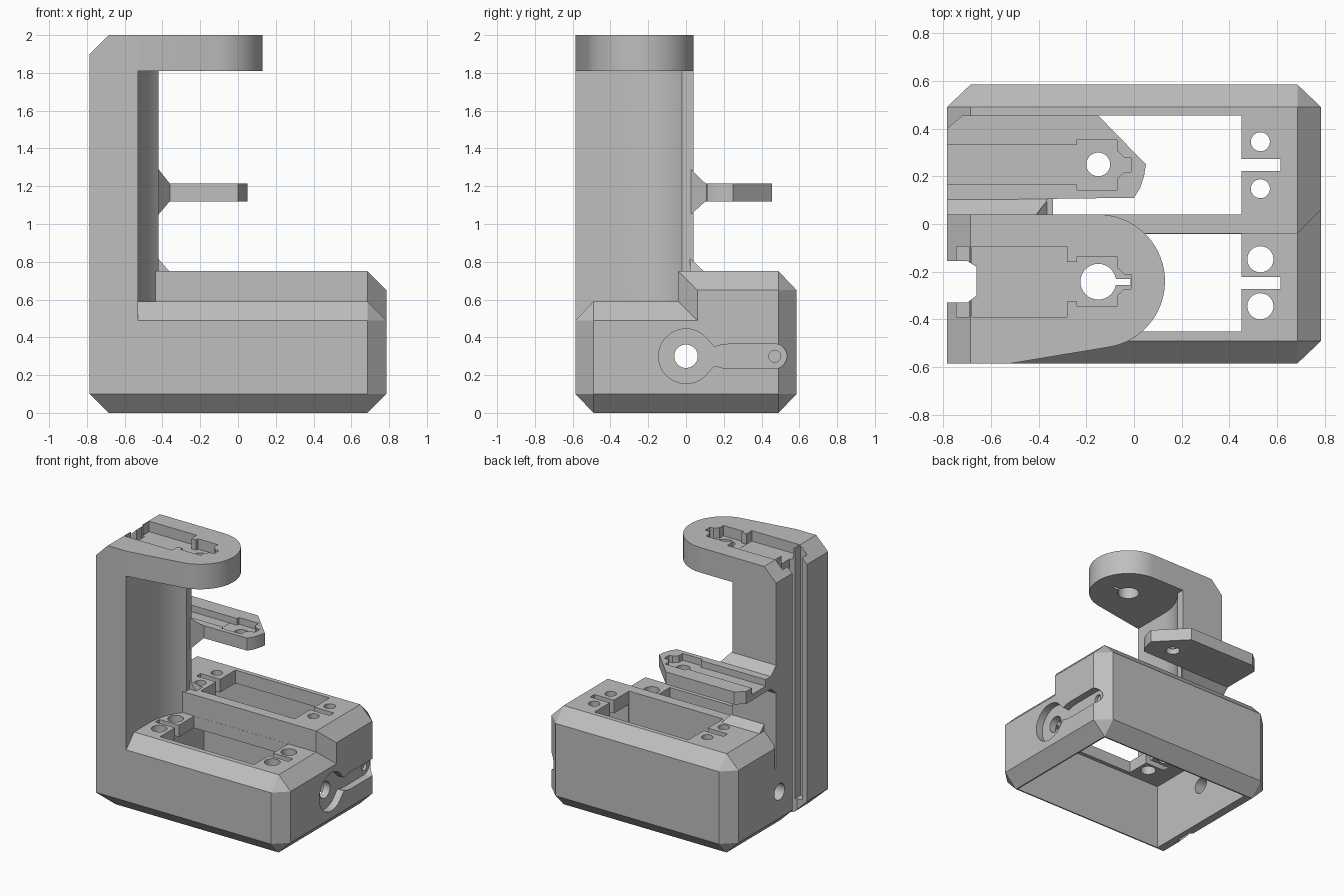
import bpy, bmesh, math
from mathutils import Vector

if "Cube" in bpy.data.objects:
    bpy.data.objects.remove(bpy.data.objects["Cube"])

grey = bpy.data.materials.new("light grey plastic")
grey.diffuse_color = (0.52, 0.52, 0.52, 1)
grey.use_nodes = True
grey.node_tree.nodes["Principled BSDF"].inputs["Base Color"].default_value = grey.diffuse_color


def finish(name, bm):
    bmesh.ops.recalc_face_normals(bm, faces=bm.faces)
    me = bpy.data.meshes.new(name)
    bm.to_mesh(me)
    bm.free()
    me.materials.append(grey)
    ob = bpy.data.objects.new(name, me)
    bpy.context.collection.objects.link(ob)
    return ob


def prism(name, pts, lo, hi, axis='z'):
    """Extrude an outline along an axis; outline is (x,y), (y,z) or (x,z)."""
    put = {'z': lambda a, b, h: (a, b, h), 'x': lambda a, b, h: (h, a, b),
           'y': lambda a, b, h: (a, h, b)}[axis]
    bm = bmesh.new()
    low = [bm.verts.new(put(a, b, lo)) for a, b in pts]
    top = [bm.verts.new(put(a, b, hi)) for a, b in pts]
    bm.faces.new(low)
    bm.faces.new(top)
    n = len(pts)
    for i in range(n):
        bm.faces.new((low[i], low[(i + 1) % n], top[(i + 1) % n], top[i]))
    return finish(name, bm)


def box(name, x0, x1, y0, y1, z0, z1):
    return prism(name, [(x0, y0), (x1, y0), (x1, y1), (x0, y1)], z0, z1)


def arc(cx, cy, r, a0, a1, n):
    return [(cx + r * math.cos(math.radians(a0 + (a1 - a0) * i / n)),
             cy + r * math.sin(math.radians(a0 + (a1 - a0) * i / n))) for i in range(n + 1)]


def circle(cx, cy, r, n=32):
    return arc(cx, cy, r, 0, 360, n)[:-1]


def hull(name, pts):
    bm = bmesh.new()
    for p in pts:
        bm.verts.new(p)
    bmesh.ops.convex_hull(bm, input=bm.verts[:])
    bmesh.ops.dissolve_limit(bm, angle_limit=0.01, verts=bm.verts[:], edges=bm.edges[:])
    return finish(name, bm)


def combine(body, other, op):
    mod = body.modifiers.new("join", 'BOOLEAN')
    mod.operation, mod.object, mod.solver = op, other, 'EXACT'
    dg = bpy.context.evaluated_depsgraph_get()
    me = bpy.data.meshes.new_from_object(body.evaluated_get(dg))
    body.modifiers.clear()
    body.data = me
    bpy.data.objects.remove(other)


# chamfered base; the front left corner stays square under the column
X, Y, x, y = 0.785, 0.585, 0.685, 0.49
ring = [(x, -Y), (X, -y), (X, y), (x, Y), (-x, Y), (-X, y), (-X, -Y)]
pts = [(sx * x, sy * y, z) for sx in (-1, 1) for sy in (-1, 1) for z in (0, 0.59)]
pts += [(a, b, z) for a, b in ring for z in (0.1, 0.49)]
body = hull("holder_body", pts)

# raised rear half of the base
pts = [(s * x, b, 0.75) for s in (-1, 1) for b in (-0.04, y)]
pts += [(s * a, b, z) for s in (-1, 1) for z in (0.3, 0.65)
        for a, b in ((x, -0.04), (X, 0.06), (X, y), (x, Y))]
adds = [hull("raised_rear", pts)]

# column with a hollowed right face
curve = [(-0.53, -0.585), (-0.53, -0.3)]
curve += arc(-0.12, -0.3, 0.41, 180, 137, 10)[1:]
adds.append(prism("column", [(-X, -Y)] + curve + [(-0.42, 0.04), (-X, 0.04)], 0.1, 2))

# upper arm with a round end
adds.append(prism("upper_arm", [(-X, -Y), (-0.52, -Y)]
                  + arc(-0.15, -0.24, 0.28, -82, 90, 32) + [(-X, 0.04)], 1.81, 2))

# middle arm with its gusset and the fillet at the column foot
adds.append(prism("middle_arm", [(-X, 0.1), (0.0, 0.11), (0.025, 0.15), (0.042, 0.2), (0.05, 0.25),
                                 (-0.15, 0.455), (-0.72, 0.455), (-X, 0.4)], 1.12, 1.215))
adds.append(hull("arm_gusset", [(a, b, z) for b, r, zs in ((0.02, -0.425, (1.045, 1.295)),
                                                           (0.105, -0.36, (1.122, 1.213)))
                                for a in (-X, r) for z in zs]))
adds.append(hull("foot_fillet", [(a, b, z) for a, b, z in (
    (-x, 0.02, 0.82), (-0.425, 0.02, 0.82), (-x, 0.1, 0.745), (-0.36, 0.1, 0.745),
    (-0.36, 0.02, 0.745), (-x, 0.02, 0.7), (-0.42, 0.1, 0.7))]))
for a in adds:
    combine(body, a, 'UNION')

cuts = []
# chamfer along the upper left edge
cuts.append(prism("top_chamfer", [(-0.885, 1.8), (-0.585, 2.1), (-0.885, 2.1)], -1, 0.08, 'y'))
# hollow base, open underneath, deeper under the raised half
cuts.append(box("cavity", -0.62, 0.675, -0.48, 0.48, -0.1, 0.5))
cuts.append(box("rear_cavity", -0.62, 0.675, 0.045, 0.48, 0.4, 0.65))
# two windows with screw holes and slits at both ends
for y0, y1, s, r in ((-0.45, -0.041, -1, 0.055), (0.04, 0.455, 1, 0.04)):
    cuts.append(box("window", -0.34, 0.45, y0, y1, 0.3, 0.9))
    for side in (-1, 1):
        cx = 0.055 + side * 0.475
        for b in (0.148, 0.345):
            cuts.append(prism("screw_hole", circle(cx, s * b, r, 24), 0.3, 0.9))
        ends = sorted((0.055 + side * 0.38, 0.055 + side * 0.56))
        b = sorted((s * 0.222, s * 0.272))
        cuts.append(box("slit", ends[0], ends[1], b[0], b[1], 0.3, 0.9))
# cross bore and keyhole-shaped recess on the right side
cuts.append(prism("cross_bore", circle(0, 0.3, 0.062), -1, 1, 'x'))
key = arc(0, 0.3, 0.145, 50, 310, 28)
key += [(0.15, 0.25), (0.19, 0.239), (0.24, 0.235)]
key += arc(0.47, 0.3, 0.065, -90, 90, 12)
key += [(0.24, 0.365), (0.19, 0.361), (0.15, 0.35)]
cuts.append(prism("keyhole_recess", key, 0.73, 1, 'x'))
cuts.append(prism("pin_hole", circle(0.47, 0.3, 0.032, 20), 0.71, 1, 'x'))
# T-slot up the back of the column
cuts.append(prism("column_groove", [(-0.9, -0.155), (-0.7, -0.155), (-0.66, -0.18), (-0.66, -0.3),
                                    (-0.7, -0.33), (-0.9, -0.33)], -0.1, 2.1))
cuts.append(box("groove_undercut", -0.745, -0.69, -0.39, -0.095, 0.1, 2.1))


# channel, contact pocket and bore in each arm
def pocket(cy, floor, top):
    return prism("pocket", [(-0.3, cy - 0.083), (-0.24, cy - 0.083), (-0.24, cy - 0.105),
                            (-0.072, cy - 0.105), (-0.072, cy - 0.06), (-0.04, cy - 0.03),
                            (-0.012, cy - 0.03), (-0.012, cy + 0.03), (-0.04, cy + 0.03),
                            (-0.072, cy + 0.06), (-0.072, cy + 0.105), (-0.24, cy + 0.105),
                            (-0.24, cy + 0.083), (-0.3, cy + 0.083)], floor, top)


cuts.append(box("upper_channel", -0.68, -0.28, -0.39, -0.095, 1.92, 2.1))
cuts.append(pocket(-0.242, 1.921, 2.1))
cuts.append(prism("upper_bore", circle(-0.15, -0.242, 0.075), 1.7, 2.1))
cuts.append(box("upper_bore_slit", -0.1, -0.015, -0.255, -0.23, 1.7, 2.1))
cuts.append(box("middle_channel", -0.9, -0.28, 0.165, 0.332, 1.165, 1.4))
cuts.append(pocket(0.2485, 1.164, 1.4))
cuts.append(prism("middle_bore", circle(-0.15, 0.25, 0.05, 24), 1.0, 1.4))
for c in cuts:
    combine(body, c, 'DIFFERENCE')

# one colour, sharp edges with smooth curves
body.data.materials.clear()
body.data.materials.append(grey)
for p in body.data.polygons:
    p.material_index = 0
bpy.context.view_layer.objects.active = body
body.select_set(True)
bpy.ops.object.shade_smooth_by_angle(angle=math.radians(25))
